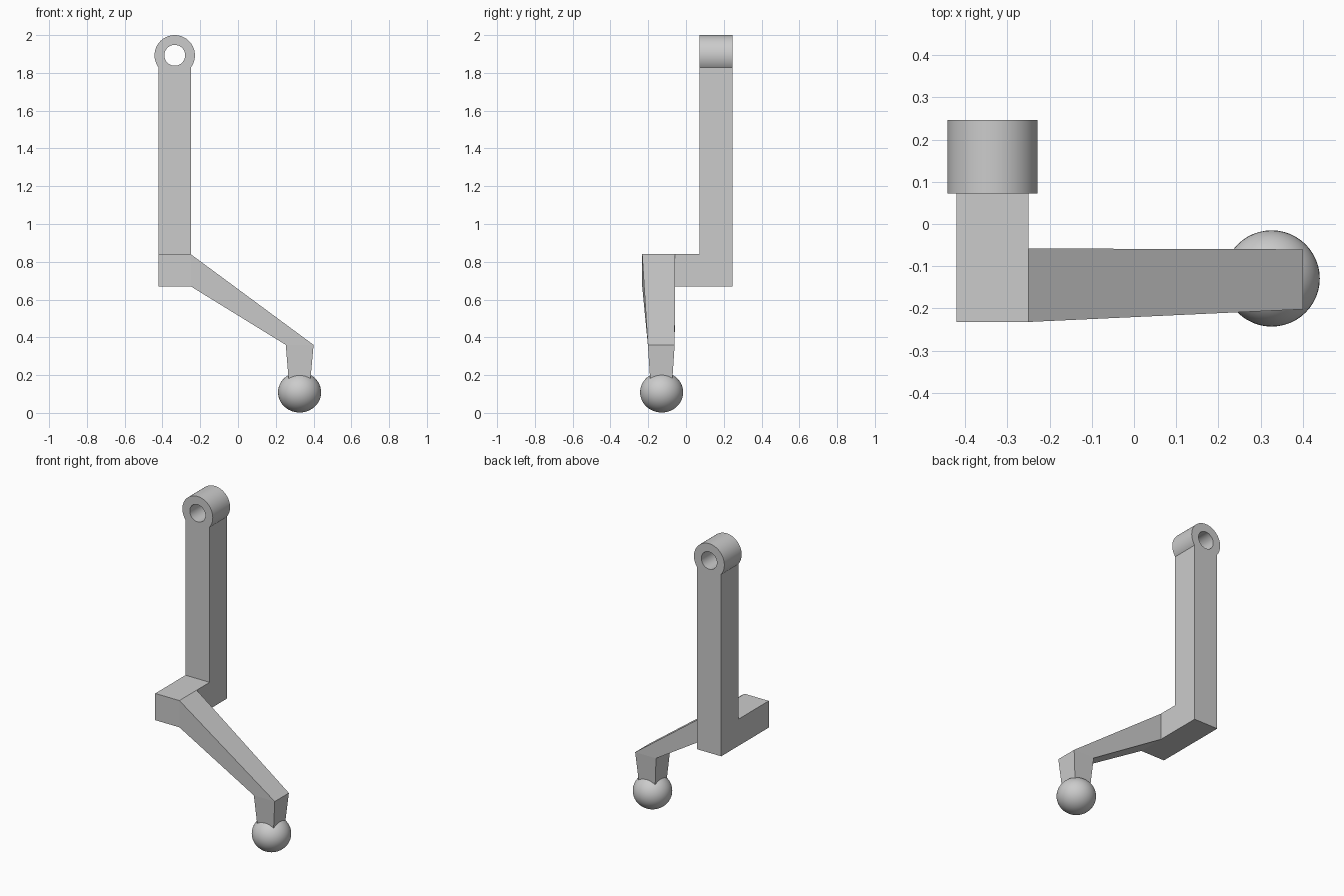
import bpy, bmesh, math
from mathutils import Matrix

cube = bpy.data.objects.get("Cube")
if cube:
    bpy.data.objects.remove(cube, do_unlink=True)

grey = bpy.data.materials.new("plain grey")
grey.use_nodes = True
grey.diffuse_color = (0.6, 0.6, 0.6, 1)
grey.node_tree.nodes["Principled BSDF"].inputs["Base Color"].default_value = grey.diffuse_color


def finish(bm, name, smooth=False):
    """Turn a bmesh into a coloured object."""
    bmesh.ops.recalc_face_normals(bm, faces=bm.faces)
    mesh = bpy.data.meshes.new(name)
    bm.to_mesh(mesh)
    bm.free()
    mesh.materials.append(grey)
    ob = bpy.data.objects.new(name, mesh)
    bpy.context.collection.objects.link(ob)
    if smooth:
        bpy.ops.object.select_all(action='DESELECT')
        ob.select_set(True)
        bpy.context.view_layer.objects.active = ob
        bpy.ops.object.shade_smooth_by_angle(angle=math.radians(35))
    return ob


def loft(name, sections, closed=False, smooth=False):
    """Join successive point loops with quads; cap the ends unless closed."""
    bm = bmesh.new()
    loops = [[bm.verts.new(p) for p in s] for s in sections]
    pairs = list(zip(loops, loops[1:]))
    if closed:
        pairs.append((loops[-1], loops[0]))
    else:
        bm.faces.new(loops[0])
        bm.faces.new(loops[-1])
    for a, b in pairs:
        for i in range(len(a)):
            j = (i + 1) % len(a)
            bm.faces.new((a[i], a[j], b[j], b[i]))
    return finish(bm, name, smooth)


left, right = -0.42, -0.25          # post sides
front, back = 0.072, 0.246          # post depth
foot_front, foot_back = -0.232, -0.058
low, high = 0.67, 0.84              # foot block height


# Upright post mitred into the forward foot block
def across(y0, z0, y1, z1):
    return [(left, y0, z0), (right, y0, z0), (right, y1, z1), (left, y1, z1)]


loft("post_and_foot", [across(front, 1.832, back, 1.832),
                       across(front, high, back, low),
                       across(foot_front, high, foot_front, low)])

# Sloping arm and tapered neck
def level(x0, x1, y0, y1, z):
    return [(x0, y0, z), (x0, y1, z), (x1, y1, z), (x1, y0, z)]


start = [(right, foot_front, low), (right, foot_back, low),
         (right, foot_back, high), (right, foot_front, high)]
elbow = level(0.253, 0.4, -0.202, -0.06, 0.36)
loft("arm_and_neck", [start, elbow, level(0.27, 0.381, -0.188, -0.074, 0.15)])

# Pivot ring at the top of the post
def circle(radius, y, n=64):
    angles = [2 * math.pi * i / n for i in range(n)]
    return [(-0.335 + radius * math.cos(a), y, 1.893 + radius * math.sin(a)) for a in angles]


outer, inner = 0.107, 0.055
loft("pivot_ring", [circle(outer, front), circle(outer, back),
                    circle(inner, back), circle(inner, front)], closed=True, smooth=True)

# Slightly flattened ball at the end of the neck
bm = bmesh.new()
bmesh.ops.create_uvsphere(bm, u_segments=48, v_segments=24, radius=1,
                          matrix=Matrix.Translation((0.326, -0.129, 0.109))
                          @ Matrix.Diagonal((0.114, 0.114, 0.107, 1)))
finish(bm, "ball", smooth=True)
